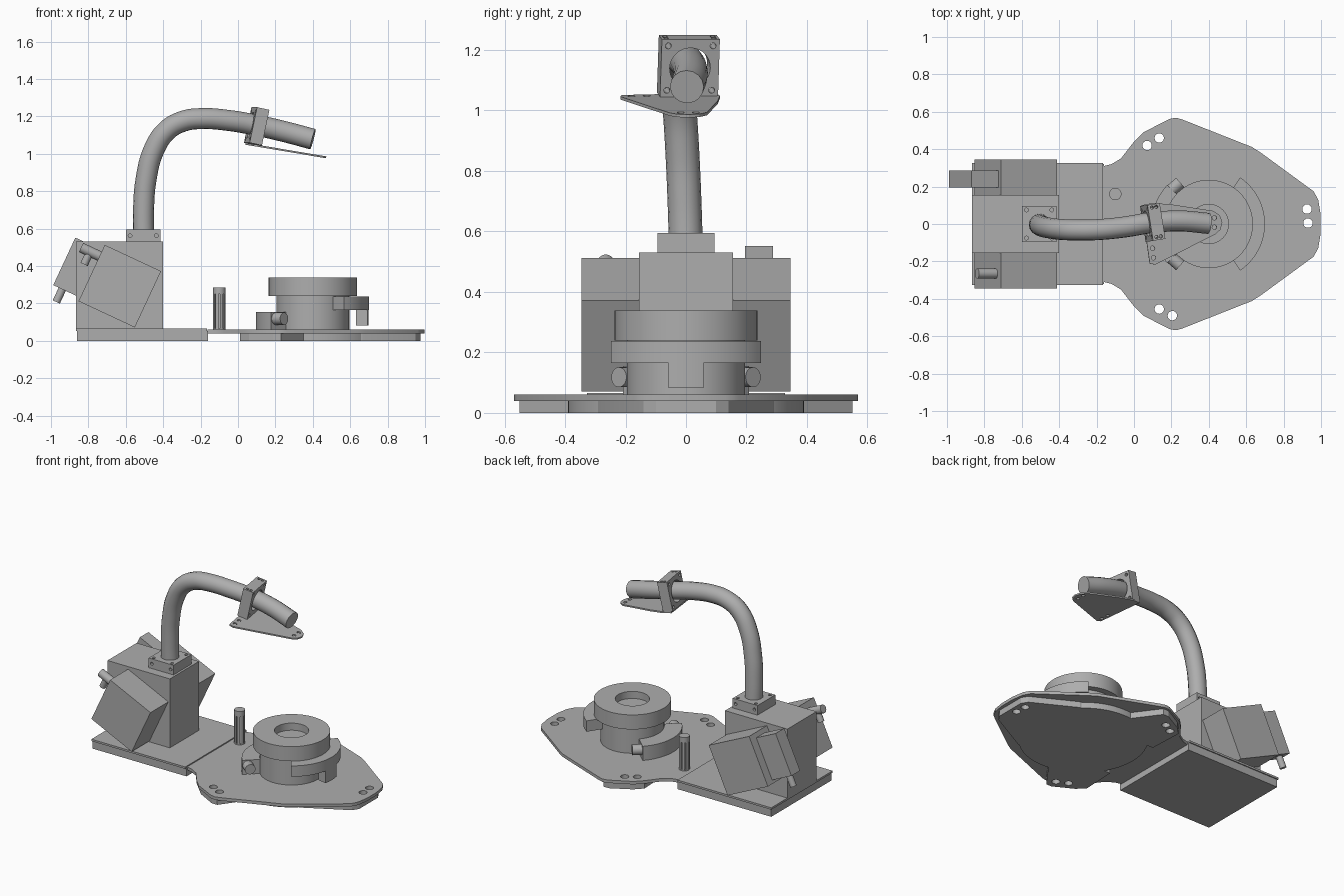
import bpy, bmesh
from math import cos, sin, radians, pi
from mathutils import Matrix, Vector

cube = bpy.data.objects.get("Cube")
if cube:
    bpy.data.objects.remove(cube)

grey = bpy.data.materials.new("plain grey")
grey.use_nodes = True
colour = (0.42, 0.42, 0.42, 1)
grey.diffuse_color = colour
grey.node_tree.nodes["Principled BSDF"].inputs["Base Color"].default_value = colour


def finish(name, bm, matrix=Matrix()):
    bmesh.ops.recalc_face_normals(bm, faces=bm.faces)
    mesh = bpy.data.meshes.new(name)
    bm.to_mesh(mesh)
    bm.free()
    mesh.transform(matrix)
    mesh.materials.append(grey)
    ob = bpy.data.objects.new(name, mesh)
    bpy.context.collection.objects.link(ob)
    return ob


def select(ob):
    bpy.ops.object.select_all(action='DESELECT')
    ob.select_set(True)
    bpy.context.view_layer.objects.active = ob


def smooth(ob):
    select(ob)
    bpy.ops.object.shade_smooth_by_angle(angle=radians(30))
    return ob


def box(name, lo, hi, matrix=Matrix()):
    lo, hi = Vector(lo), Vector(hi)
    bm = bmesh.new()
    bmesh.ops.create_cube(bm, size=1)
    bmesh.ops.scale(bm, vec=hi - lo, verts=bm.verts)
    bmesh.ops.translate(bm, vec=(lo + hi) / 2, verts=bm.verts)
    return finish(name, bm, matrix)


def cylinder(name, start, end, r, matrix=Matrix(), sides=32):
    start, end = Vector(start), Vector(end)
    axis = end - start
    bm = bmesh.new()
    bmesh.ops.create_cone(bm, cap_ends=True, segments=sides, radius1=r, radius2=r, depth=axis.length)
    place = Matrix.Translation((start + end) / 2) @ axis.to_track_quat('Z', 'Y').to_matrix().to_4x4()
    return smooth(finish(name, bm, matrix @ place))


def prism(name, points, z0, z1, matrix=Matrix()):
    bm = bmesh.new()
    face = bm.faces.new([bm.verts.new((x, y, z0)) for x, y in points])
    top = bmesh.ops.extrude_face_region(bm, geom=[face])["geom"]
    bmesh.ops.translate(bm, vec=(0, 0, z1 - z0), verts=[v for v in top if isinstance(v, bmesh.types.BMVert)])
    return finish(name, bm, matrix)


def cut(ob, *cutters, operation='DIFFERENCE'):
    for c in cutters:
        c.hide_render = True
        mod = ob.modifiers.new("cut", 'BOOLEAN')
        mod.operation, mod.solver, mod.object = operation, 'EXACT', c
        select(ob)
        bpy.ops.object.modifier_apply(modifier=mod.name)
        bpy.data.objects.remove(c)
    return smooth(ob)


def arc(r, a0, a1, n=24):
    steps = [radians(a0 + (a1 - a0) * i / n) for i in range(n + 1)]
    return [(HUB + r * cos(a), r * sin(a)) for a in steps]


def sector(name, inner, outer, a0, a1, z0, z1):
    return smooth(prism(name, arc(outer, a0, a1) + arc(inner, a1, a0), z0, z1))


def mirrored(half):
    return half + [(x, -y) for x, y in reversed(half)]


HUB = 0.4

# Rear base slab with a narrow lip
box("rear_base", (-0.86, -0.32, 0), (-0.16, 0.32, 0.052))
box("rear_base_top", (-0.865, -0.327, 0.052), (-0.165, 0.327, 0.065))

# Front plate with three pairs of holes
outline = mirrored([(-0.162, 0.31), (-0.12, 0.32), (-0.07, 0.35), (0.0, 0.44), (0.05, 0.49),
                    (0.19, 0.562), (0.225, 0.568), (0.26, 0.558), (0.63, 0.412), (0.68, 0.38),
                    (0.96, 0.175), (0.985, 0.13), (0.998, 0.05)])
plate = prism("front_plate", outline, 0.04, 0.06)

# Stepped underside: round hub with three feet
under = cylinder("plate_underside", (HUB, 0, 0), (HUB, 0, 0.041), 0.39, sides=64)
side_foot = [(0.02, 0.2), (0.01, 0.43), (0.06, 0.48), (0.19, 0.55), (0.23, 0.55), (0.37, 0.36), (0.37, 0.2)]
cut(under,
    prism("foot", side_foot, 0, 0.041),
    prism("foot", [(x, -y) for x, y in side_foot], 0, 0.041),
    prism("foot", mirrored([(0.6, 0.3), (0.67, 0.29), (0.95, 0.14), (0.975, 0.1)]), 0, 0.041),
    operation='UNION')
holes = [(0.07, 0.42), (0.135, 0.46), (0.925, 0.08), (0.93, 0.005), (0.135, -0.455), (0.205, -0.49)]
for part in (plate, under):
    cut(part, *[cylinder("drill", (x, y, -0.1), (x, y, 0.1), 0.025) for x, y in holes])

# Central housing and the two tilted side boxes
box("housing", (-0.865, -0.155, 0.06), (-0.4, 0.155, 0.53))
tilt = Matrix.Translation((-0.632, 0, 0.292)) @ Matrix.Rotation(radians(25), 4, 'Y')
for side, name in ((1, "left_side_box"), (-1, "right_side_box")):
    y0, y1 = sorted((side * 0.155, side * 0.345))
    box(name, (-0.166, y0, -0.166), (0.166, y1, 0.166), tilt)

# Attachments on the side boxes
box("side_motor", (-0.325, 0.195, -0.145), (-0.165, 0.287, 0.135), tilt)
cylinder("motor_pin", (-0.272, 0.243, -0.22), (-0.272, 0.243, -0.14), 0.021, tilt)
cylinder("fitting_stem", (-0.275, -0.265, 0.1), (-0.16, -0.265, 0.1), 0.027, tilt)
cylinder("fitting_branch", (-0.222, -0.265, 0.1), (-0.222, -0.265, 0.025), 0.021, tilt)

# Collar with corner screw holes
collar = box("pipe_collar", (-0.6, -0.095, 0.53), (-0.415, 0.095, 0.595))
corners = [(i, j) for i in (-1, 1) for j in (-1, 1)]
cut(collar, *[cylinder("drill", (-0.507 + i * 0.068, j * 0.075, 0.575), (-0.507 + i * 0.068, j * 0.075, 0.61), 0.01, sides=16)
              for i, j in corners],
    *[cylinder("drill", (-0.507 + i * 0.07, j * 0.11, 0.562), (-0.507 + i * 0.07, j * 0.08, 0.562), 0.01, sides=16)
      for i, j in corners])

# Curved pipe
path = [(-0.505, 0, 0.54), (-0.505, -0.005, 0.7), (-0.492, -0.012, 0.86), (-0.45, -0.022, 1.02),
        (-0.38, -0.03, 1.125), (-0.29, -0.032, 1.175), (-0.19, -0.03, 1.188), (-0.05, -0.016, 1.178),
        (0.1, 0.008, 1.152), (0.25, 0.016, 1.118), (0.4, 0.003, 1.078)]
curve = bpy.data.curves.new("curved_pipe", 'CURVE')
curve.dimensions = '3D'
curve.bevel_depth, curve.bevel_resolution, curve.resolution_u = 0.056, 6, 6
curve.use_fill_caps = True
spline = curve.splines.new('BEZIER')
spline.bezier_points.add(len(path) - 1)
for point, co in zip(spline.bezier_points, path):
    point.co = co
    point.handle_left_type = point.handle_right_type = 'AUTO'
curve.materials.append(grey)
pipe = bpy.data.objects.new("curved_pipe", curve)
bpy.context.collection.objects.link(pipe)
select(pipe)
bpy.ops.object.convert(target='MESH')
smooth(bpy.context.object)

# Clamp bracket around the pipe
lean = (Matrix.Translation((0.1, 0.008, 1.147)) @ Matrix.Rotation(radians(9), 4, 'Z')
        @ Matrix.Rotation(radians(12), 4, 'Y'))
bracket = box("pipe_bracket", (-0.034, -0.097, -0.097), (0.034, 0.097, 0.097), lean)
cut(bracket, cylinder("bore", (-0.1, 0, 0), (0.1, 0, 0), 0.068, lean),
    *[cylinder("drill", (-0.1, i * 0.075, j * 0.075), (0.1, i * 0.075, j * 0.075), 0.01, lean, 16) for i, j in corners],
    *[cylinder("drill", (0.012 * i, j * 0.08, 0.08), (0.012 * i, j * 0.08, 0.11), 0.009, lean, 16) for i, j in corners])

# Thin guard plate below the pipe end
slope = Matrix.Translation((0, 0, 1.06)) @ Matrix.Rotation(radians(9.5), 4, 'Y')
guard = prism("guard_plate", [(0.04, 0.1), (0.1, 0.112), (0.2, 0.105), (0.43, 0.07), (0.465, 0.045), (0.478, 0.01),
                              (0.468, -0.03), (0.44, -0.055), (0.14, -0.205), (0.115, -0.217), (0.085, -0.212)],
              -0.005, 0.005, slope)
cut(guard, *[cylinder("drill", (x, y, -0.1), (x, y, 0.1), 0.012, slope, 16)
             for x, y in ((0.1, -0.13), (0.105, -0.18), (0.435, 0.033), (0.435, -0.017))])

# Round holder with a recessed top
cylinder("holder_body", (HUB, 0, 0.055), (HUB, 0, 0.25), 0.195, sides=64)
ring = cylinder("holder_ring", (HUB, 0, 0.24), (HUB, 0, 0.338), 0.236, sides=64)
cut(ring, cylinder("bore", (HUB, 0, 0.29), (HUB, 0, 0.4), 0.105, sides=48))

# Arc clamps, their tab and end screws
sector("front_arc", 0.19, 0.3, -56, 56, 0.165, 0.238)
sector("front_tab", 0.235, 0.299, -11, 11, 0.082, 0.166)
sector("rear_arc", 0.19, 0.305, 137, 223, 0.06, 0.155)
for a, name in ((131, "left_screw"), (229, "right_screw")):
    angle = radians(a)
    centre = Vector((HUB + 0.268 * cos(angle), 0.268 * sin(angle), 0.118))
    along = Vector((-sin(angle), cos(angle), 0)) * 0.03
    cylinder(name, centre - along, centre + along, 0.033)

# Slotted post
post = cylinder("slotted_post", (-0.1, 0.16, 0.05), (-0.1, 0.16, 0.285), 0.033)
cut(post, *[box("slot", (0.024, -0.004, 0.065), (0.05, 0.004, 0.25),
                Matrix.Translation((-0.1, 0.16, 0)) @ Matrix.Rotation(i * pi / 4, 4, 'Z')) for i in range(8)])
